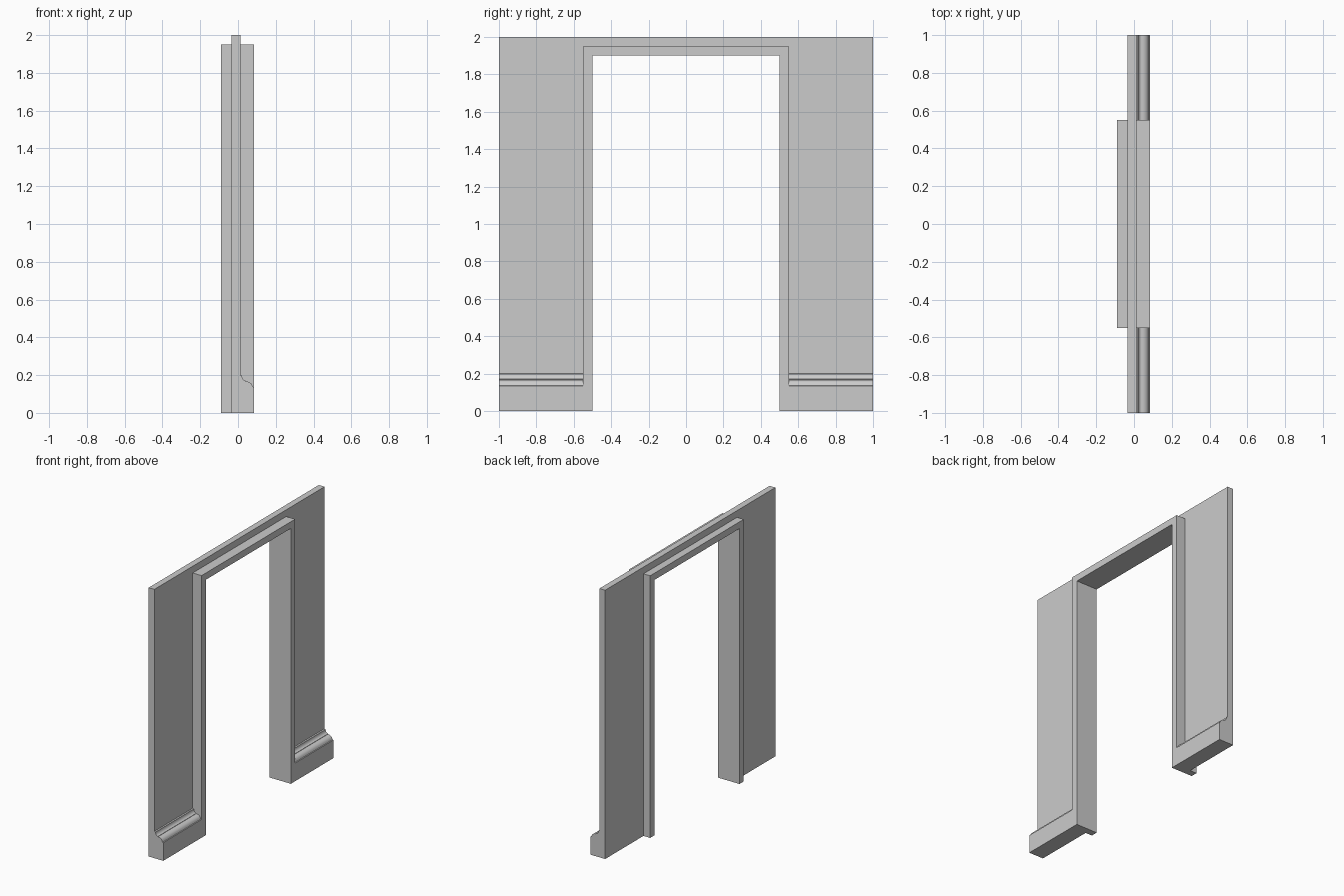
import bpy, bmesh, math

if "Cube" in bpy.data.objects:
    bpy.data.objects.remove(bpy.data.objects["Cube"])


def prism(name, points, axis, a, b):
    """Extrude a closed 2D profile along x (points are y,z) or y (points are x,z)."""
    def place(p, t):
        return (t, p[0], p[1]) if axis == 'x' else (p[0], t, p[1])
    bm = bmesh.new()
    lo = [bm.verts.new(place(p, a)) for p in points]
    hi = [bm.verts.new(place(p, b)) for p in points]
    n = len(points)
    bm.faces.new(lo)
    bm.faces.new(hi)
    for i in range(n):
        j = (i + 1) % n
        bm.faces.new((lo[i], lo[j], hi[j], hi[i]))
    bmesh.ops.recalc_face_normals(bm, faces=bm.faces)
    mesh = bpy.data.meshes.new(name)
    bm.to_mesh(mesh)
    bm.free()
    ob = bpy.data.objects.new(name, mesh)
    bpy.context.collection.objects.link(ob)
    return ob


def arch(outer, top, inner, inner_top):
    """Upside-down U outline in y,z."""
    return [(-outer, 0), (-outer, top), (outer, top), (outer, 0),
            (inner, 0), (inner, inner_top), (-inner, inner_top), (-inner, 0)]


def arc(cx, cz, rx, rz, start, end, n=8):
    return [(cx + rx * math.cos(math.radians(start + (end - start) * i / n)),
             cz + rz * math.sin(math.radians(start + (end - start) * i / n)))
            for i in range(n + 1)]


# Thin wall panel around the doorway
wall = prism("door_wall", arch(1.0, 2.0, 0.525, 1.925), 'x', -0.035, 0.012)

# Deeper door casing projecting on both sides
casing = prism("door_casing", arch(0.55, 1.95, 0.5, 1.9), 'x', -0.09, 0.085)

# Moulded skirting: small cove, fillet, then a rounded shoulder
profile = [(-0.01, 0), (0.085, 0), (0.085, 0.135), (0.079, 0.137)]
profile += arc(0.041, 0.137, 0.036, 0.030, 15, 90)
profile += arc(0.041, 0.197, 0.020, 0.027, 270, 180)
profile += [(0.012, 0.2), (-0.01, 0.2)]
skirting = [prism("skirting_" + side, profile, 'y', s * 0.53, s * 1.0)
            for side, s in (("left", -1), ("right", 1))]

# Merge the parts into one clean surface
bpy.context.view_layer.objects.active = wall
for part in [casing] + skirting:
    mod = wall.modifiers.new("union", 'BOOLEAN')
    mod.operation = 'UNION'
    mod.solver = 'EXACT'
    mod.object = part
    bpy.ops.object.modifier_apply(modifier=mod.name)
    bpy.data.objects.remove(part, do_unlink=True)

wall.select_set(True)
bpy.ops.object.shade_smooth_by_angle(angle=math.radians(30))
